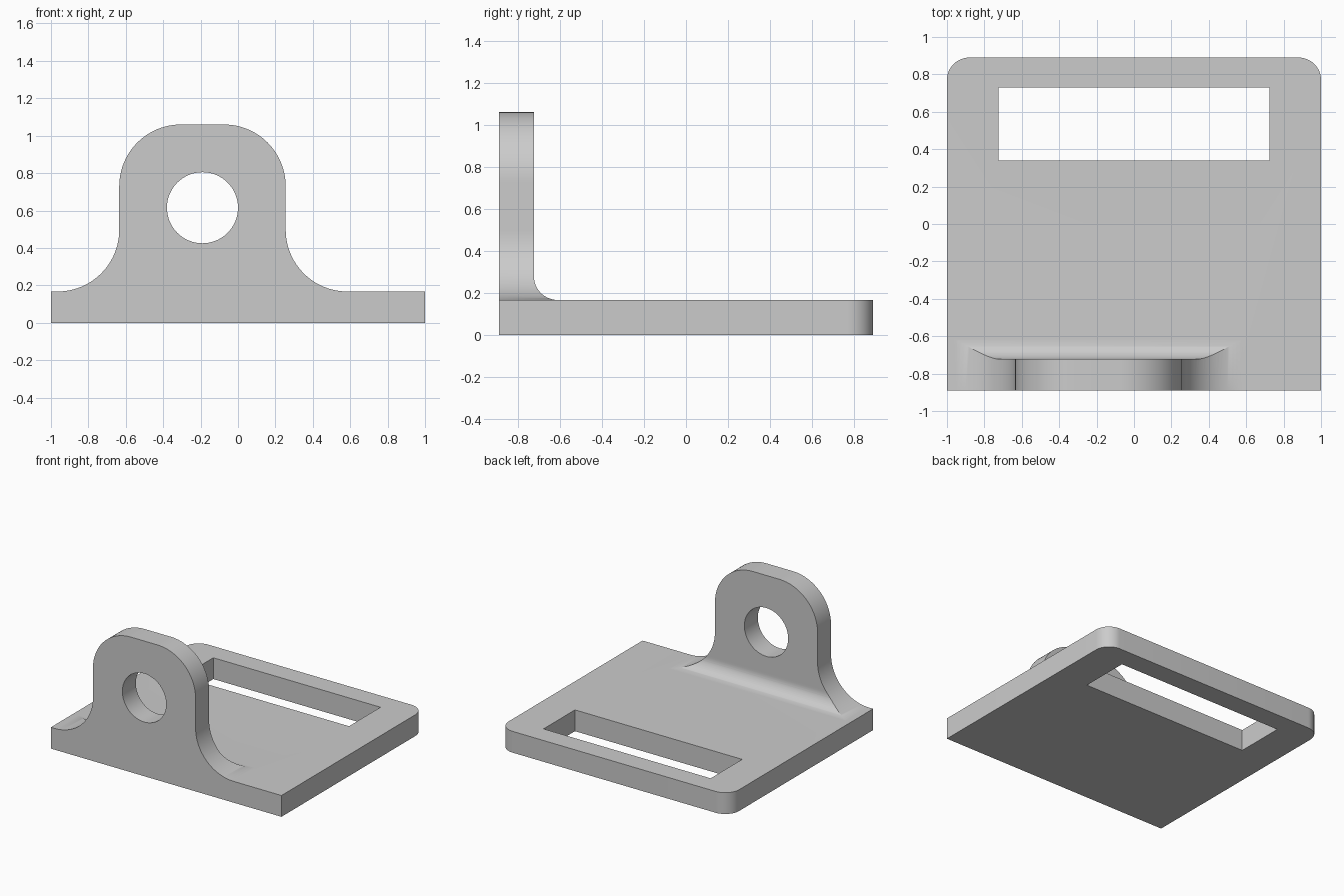
import bpy
import bmesh
from math import sin, cos, pi, radians
from mathutils import Vector

if "Cube" in bpy.data.objects:
    bpy.data.objects.remove(bpy.data.objects["Cube"])

# Main dimensions
HALF_X, HALF_Y, THICK = 1.0, 0.89, 0.167
TAB_X, TAB_HALF, TAB_TOP, TAB_R = -0.19, 0.445, 1.06, 0.33
TAB_BACK = -HALF_Y + THICK
BEND_R = 0.113
HOLE_Z, HOLE_R = 0.615, 0.19

grey = bpy.data.materials.new("plain grey")
grey.use_nodes = True
grey.diffuse_color = (0.6, 0.6, 0.6, 1)
grey.node_tree.nodes["Principled BSDF"].inputs["Base Color"].default_value = (0.6, 0.6, 0.6, 1)


def arc(cx, cy, r, start, end, steps=24):
    angles = [radians(start + (end - start) * i / steps) for i in range(steps + 1)]
    return [(cx + r * cos(a), cy + r * sin(a)) for a in angles]


def prism(name, outline, axis, low, high):
    """Extrude a flat outline along one axis from low to high."""
    place = {"x": lambda u, v: Vector((low, u, v)),
             "y": lambda u, v: Vector((u, low, v)),
             "z": lambda u, v: Vector((u, v, low))}[axis]
    direction = Vector([(high - low) * (axis == k) for k in "xyz"])
    bm = bmesh.new()
    face = bm.faces.new([bm.verts.new(place(u, v)) for u, v in outline])
    top = bmesh.ops.extrude_face_region(bm, geom=[face])["geom"]
    bmesh.ops.translate(bm, vec=direction,
                        verts=[g for g in top if isinstance(g, bmesh.types.BMVert)])
    bmesh.ops.recalc_face_normals(bm, faces=bm.faces)
    mesh = bpy.data.meshes.new(name)
    bm.to_mesh(mesh)
    bm.free()
    mesh.materials.append(grey)
    obj = bpy.data.objects.new(name, mesh)
    bpy.context.collection.objects.link(obj)
    return obj


def combine(target, tool, operation):
    """Apply an exact boolean and discard the tool."""
    mod = target.modifiers.new("boolean", "BOOLEAN")
    mod.object, mod.operation, mod.solver = tool, operation, "EXACT"
    bpy.context.view_layer.objects.active = target
    bpy.ops.object.modifier_apply(modifier=mod.name)
    bpy.data.objects.remove(tool)


# Base plate with rounded back corners and a strap slot
corner = 0.12
plate = prism("bracket",
              [(-HALF_X, -HALF_Y), (HALF_X, -HALF_Y)]
              + arc(HALF_X - corner, HALF_Y - corner, corner, 0, 90, 12)
              + arc(corner - HALF_X, HALF_Y - corner, corner, 90, 180, 12),
              "z", 0, THICK)
slot = prism("slot_cutter", [(-0.725, 0.34), (0.725, 0.34), (0.725, 0.73), (-0.725, 0.73)],
             "z", -0.5, 0.5)
combine(plate, slot, "DIFFERENCE")

# Upright tab: side section with the bend fillet, trimmed by the front silhouette
section = [(-HALF_Y, 0.03), (TAB_BACK + BEND_R, 0.03)]
section += arc(TAB_BACK + BEND_R, THICK + BEND_R, BEND_R, 270, 180, 16)
section += [(TAB_BACK, 1.3), (-HALF_Y, 1.3)]
tab = prism("tab", section, "x", -1.3, 1.3)

foot = TAB_HALF + TAB_R
half = [(foot, 0.08)]
half += arc(foot, THICK + TAB_R, TAB_R, 270, 180)
half += arc(TAB_HALF - TAB_R, TAB_TOP - TAB_R, TAB_R, 0, 90)
outline = [(TAB_X + u, v) for u, v in half] + [(TAB_X - u, v) for u, v in reversed(half)]
combine(tab, prism("silhouette_cutter", outline, "y", -1.3, 0), "INTERSECT")

# Round hole through the tab
hole = prism("hole_cutter", arc(TAB_X, HOLE_Z, HOLE_R, 0, 360, 64)[:-1], "y", -1.3, 0)
combine(tab, hole, "DIFFERENCE")
combine(plate, tab, "UNION")

# Smooth curved walls, keep real edges sharp
bpy.ops.object.select_all(action="DESELECT")
plate.select_set(True)
bpy.context.view_layer.objects.active = plate
bpy.ops.object.shade_smooth_by_angle(angle=radians(25))
